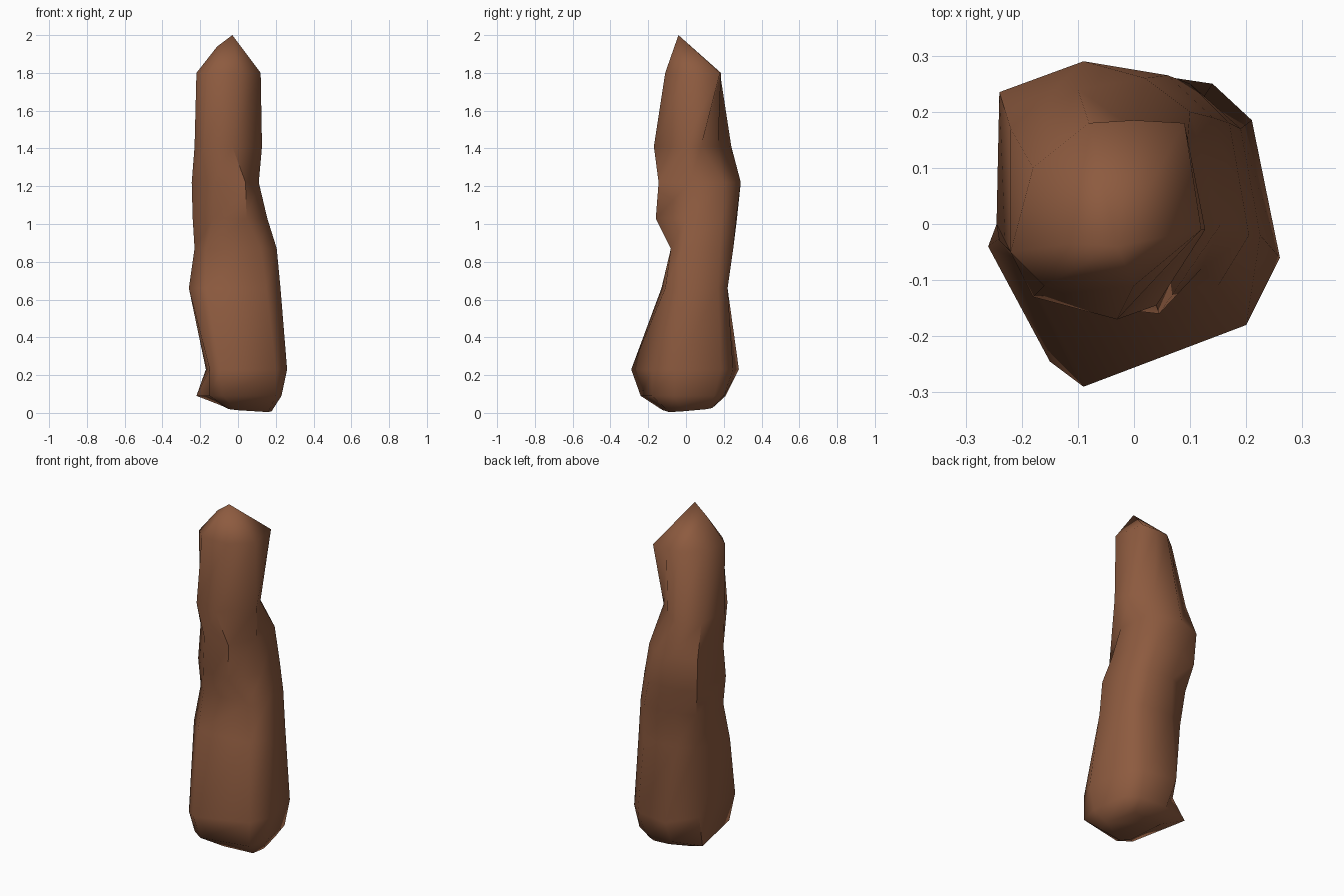
import bpy, bmesh, math

if "Cube" in bpy.data.objects:
    bpy.data.objects.remove(bpy.data.objects["Cube"])

# Each ring: height, then eight x, y corners going counter-clockwise from the right
RINGS = [
    (0.09, .23, -.06, .20, .15, .12, .20, -.05, .21, -.22, .16, -.15, -.19, -.08, -.24, .20, -.18),
    (0.23, .26, -.06, .21, .185, .14, .25, -.06, .28, -.17, .12, -.15, -.245, -.09, -.29, .20, -.18),
    (0.66, .225, -.02, .19, .17, .12, .22, -.08, .22, -.18, .17, -.26, -.04, -.17, -.13, .15, -.11),
    (0.87, .205, -.02, .17, .18, .10, .25, -.06, .25, -.20, .19, -.23, -.02, -.17, -.08, .12, -.08),
    (1.03, .155, .00, .14, .19, .06, .265, -.10, .27, -.23, .225, -.24, -.03, -.13, -.14, .045, -.16),
    (1.22, .11, .02, .10, .20, .02, .26, -.09, .29, -.24, .235, -.245, .00, -.13, -.13, .04, -.145),
    (1.41, .127, -.01, .09, .08, .00, .17, -.10, .24, -.22, .17, -.23, -.03, -.18, -.13, -.03, -.17),
    (1.80, .12, -.01, .09, .18, .00, .185, -.08, .18, -.18, .10, -.22, -.05, -.16, -.11, .00, -.11),
]

stone = bpy.data.materials.new("brown stone")
stone.diffuse_color = (0.268, 0.104, 0.05, 1)
stone.use_nodes = True
stone.node_tree.nodes["Principled BSDF"].inputs["Base Color"].default_value = stone.diffuse_color

bm = bmesh.new()

# Lumpy column: stacked eight-sided rings
rings = [[bm.verts.new((x, y, z)) for x, y in zip(c[::2], c[1::2])] for z, *c in RINGS]

# Tapered foot, tilted so its front right corner is lowest
foot = []
for v in rings[0]:
    x, y = 0.04 + 0.6 * v.co.x, 0.02 + 0.6 * v.co.y
    foot.append(bm.verts.new((x, y, max(0, 0.02 - 0.08 * (x - y - 0.05)))))
rings.insert(0, foot)

for low, high in zip(rings, rings[1:]):
    for k in range(8):
        n = (k + 1) % 8
        bm.faces.new((low[k], low[n], high[n], high[k]))

# Underside
bm.faces.new(foot[::-1])

# Pointed top with a short ridge running down to the left
e, ne, n, nw, w, sw, s, se = rings[-1]
apex = bm.verts.new((-0.03, -0.04, 2.0))
ridge = bm.verts.new((-0.11, -0.035, 1.94))
for a, b in ((s, se), (se, e), (e, ne), (ne, n), (n, nw)):
    bm.faces.new((a, b, apex))
for a, b in ((nw, w), (w, sw), (sw, s)):
    bm.faces.new((a, b, ridge))
bm.faces.new((nw, ridge, apex))
bm.faces.new((s, apex, ridge))

bmesh.ops.recalc_face_normals(bm, faces=bm.faces)
mesh = bpy.data.meshes.new("rock_pillar")
bm.to_mesh(mesh)
bm.free()
mesh.materials.append(stone)

pillar = bpy.data.objects.new("rock_pillar", mesh)
bpy.context.collection.objects.link(pillar)
bpy.context.view_layer.objects.active = pillar
pillar.select_set(True)
bpy.ops.object.shade_smooth_by_angle(angle=math.radians(60))
